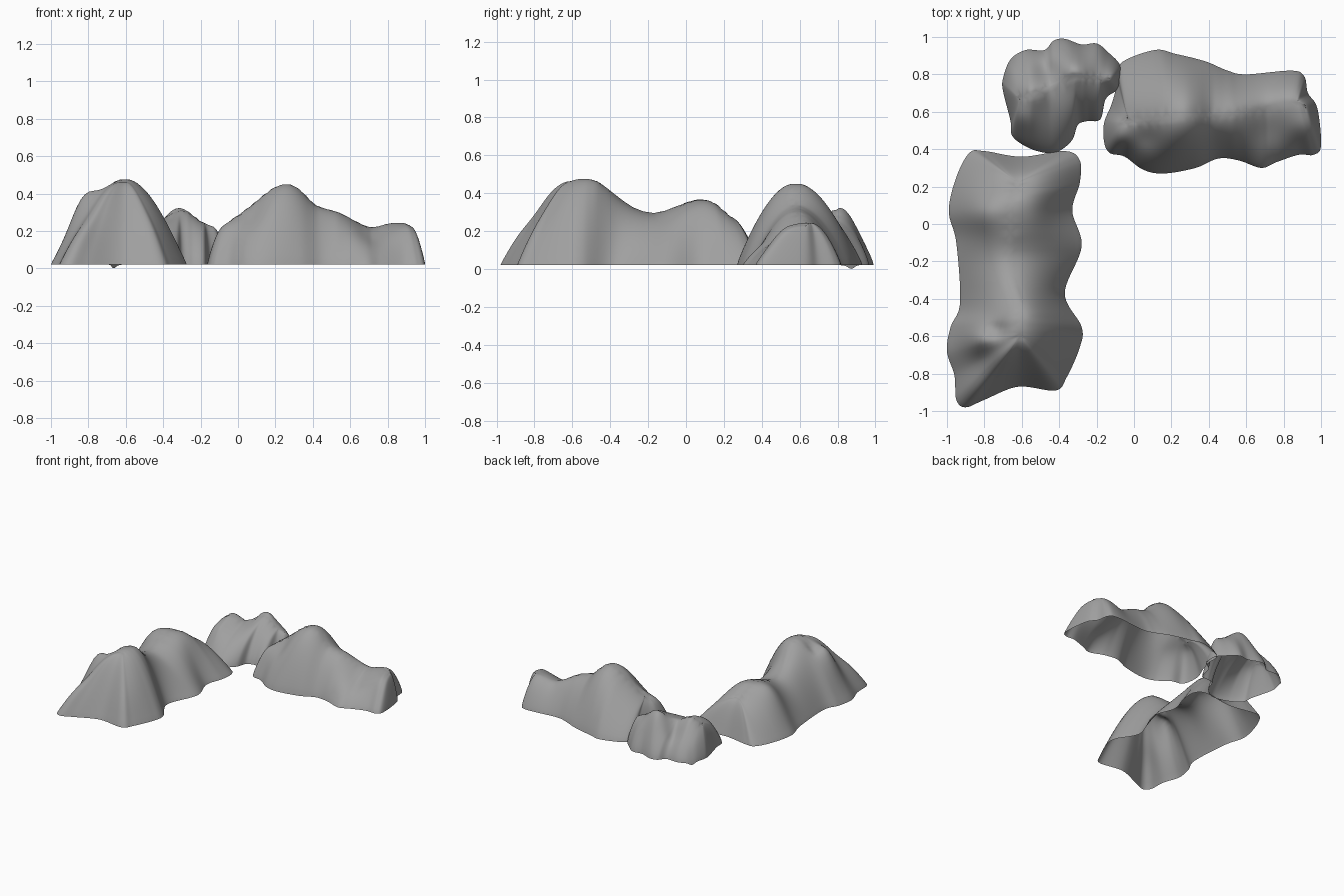
import bpy, bmesh, math
from mathutils import Vector

FLOOR = 0.02
RINGS = 18

cube = bpy.data.objects.get("Cube")
if cube:
    bpy.data.objects.remove(cube, do_unlink=True)

rock = bpy.data.materials.new("rock_grey")
rock.use_nodes = True
rock.diffuse_color = (0.35, 0.35, 0.35, 1)
rock.node_tree.nodes["Principled BSDF"].inputs["Base Color"].default_value = rock.diffuse_color


def spline(points, steps, closed):
    """Smooth curve passing through the given points."""
    pts = [Vector(p) for p in points]
    n = len(pts)
    pick = (lambda i: pts[i % n]) if closed else (lambda i: pts[min(max(i, 0), n - 1)])
    result = []
    for i in range(n if closed else n - 1):
        a, b, c, d = (pick(i + k) for k in (-1, 0, 1, 2))
        for s in range(steps):
            t = s / steps
            result.append(b + (c - a) * t / 2
                          + (a * 2 - b * 5 + c * 4 - d) * t * t / 2
                          + (b * 3 - a - c * 3 + d) * t ** 3 / 2)
    if not closed:
        result.append(pts[-1])
    return result


def on_ridge(ridge, axis, value, snap):
    """Ridge position level with a coordinate, easing into the ridge ends."""
    start, end = ridge[0][axis], ridge[-1][axis]
    middle, reach = (start + end) / 2, (end - start) * 0.55
    u = (value - middle) / reach
    value = middle + reach * u / (1 + u ** 4) ** 0.25
    if value <= start:
        return ridge[0]
    if value >= end:
        return ridge[-1]
    for a, b in zip(ridge, ridge[1:]):
        if a[axis] <= value <= b[axis]:
            f = (value - a[axis]) / (b[axis] - a[axis])
            return a.lerp(b, round(f) if snap else f)


def bump(x, y, spot):
    px, py, size, radius = spot
    return size * math.exp(-((x - px) ** 2 + (y - py) ** 2) / (2 * radius ** 2))


def make_hill(name, axis, power, outline, crest, bumps, dip=None):
    """Open shell rising in rings from a wavy foot line to a crest line."""
    foot = spline(outline, 10, True)
    ridge = spline(crest, 2, False)
    bm = bmesh.new()
    rings = []
    for r in range(RINGS + 1):
        t = (r / RINGS) ** 1.3
        rise = math.sin(t * math.pi / 2) ** power
        ring = []
        for p in foot:
            q = on_ridge(ridge, axis, p[axis], r == RINGS)
            x, y = p.lerp(q.xy, t)
            z = FLOOR + (q.z - FLOOR) * rise
            z += rise * sum(bump(x, y, b) for b in bumps)
            if dip:
                z += (1 - rise) * bump(x, y, dip)
            ring.append(bm.verts.new((x, y, z)))
        rings.append(ring)
    for low, high in zip(rings, rings[1:]):
        for i in range(len(foot)):
            j = (i + 1) % len(foot)
            bm.faces.new((low[i], low[j], high[j], high[i]))
    bmesh.ops.remove_doubles(bm, verts=bm.verts, dist=0.0004)
    bmesh.ops.holes_fill(bm, edges=bm.edges, sides=6)
    inner = [v for v in bm.verts if not v.is_boundary]
    for _ in range(3):
        bmesh.ops.smooth_vert(bm, verts=inner, factor=0.5, use_axis_z=True)
    bmesh.ops.recalc_face_normals(bm, faces=bm.faces)
    if sum(f.normal.z for f in bm.faces) < 0:
        bmesh.ops.reverse_faces(bm, faces=bm.faces)
    for f in bm.faces:
        f.smooth = True
    mesh = bpy.data.meshes.new(name)
    bm.to_mesh(mesh)
    bm.free()
    mesh.materials.append(rock)
    bpy.context.collection.objects.link(bpy.data.objects.new(name, mesh))


# Long hill running front to back, with a double summit near the front
make_hill(
    "long_side_hill", 1, 1.0,
    [(-.88, .38), (-.8, .39), (-.6, .36), (-.37, .39), (-.29, .34), (-.29, .22),
     (-.33, .07), (-.28, -.12), (-.37, -.37), (-.28, -.55), (-.29, -.66),
     (-.36, -.82), (-.42, -.89), (-.62, -.87), (-.8, -.94), (-.9, -.98),
     (-.95, -.94), (-.96, -.81), (-1, -.68), (-.98, -.55), (-.93, -.42),
     (-.95, -.1), (-.99, .07), (-.95, .25)],
    [(-.61, -.6, .47), (-.61, -.56, .48), (-.6, -.47, .47), (-.63, -.37, .385),
     (-.66, -.28, .325), (-.67, -.17, .29), (-.66, -.05, .33), (-.66, .07, .36),
     (-.64, .15, .345), (-.62, .22, .28)],
    [(-.85, -.61, .14, .06), (-.74, -.57, -.05, .035), (-.78, -.81, -.06, .08),
     (-.52, -.76, -.04, .07), (-.84, .06, .07, .08), (-.5, .07, .04, .07)])

# Broad hill across the back, falling to a low knoll at its end
make_hill(
    "broad_back_hill", 0, 0.85,
    [(-.07, .86), (.11, .93), (.22, .91), (.38, .87), (.5, .82), (.6, .8),
     (.84, .82), (.91, .79), (.93, .7), (.98, .62), (1, .42), (.96, .37),
     (.88, .37), (.76, .33), (.68, .3), (.56, .34), (.45, .35), (.33, .3),
     (.16, .27), (.05, .29), (-.05, .36), (-.13, .38), (-.16, .44), (-.16, .54),
     (-.12, .64), (-.09, .75)],
    [(-.1, .54, .2), (0, .55, .285), (.1, .56, .365), (.2, .57, .44),
     (.28, .58, .455), (.35, .58, .405), (.42, .58, .335), (.53, .59, .305),
     (.62, .61, .26), (.71, .63, .22), (.79, .65, .24), (.88, .65, .245),
     (.95, .62, .2)],
    [(-.06, .44, .03, .04), (.07, .45, -.04, .05), (.72, .48, -.03, .07),
     (.9, .5, .03, .05)])

# Small corner hill with two rounded lobes and a gully between them
make_hill(
    "corner_hill", 0, 0.75,
    [(-.66, .88), (-.58, .93), (-.48, .93), (-.43, .98), (-.37, .99), (-.28, .96),
     (-.2, .965), (-.14, .92), (-.07, .84), (-.08, .73), (-.15, .67), (-.18, .56),
     (-.25, .55), (-.3, .53), (-.33, .45), (-.4, .39), (-.47, .38), (-.57, .41),
     (-.65, .47), (-.66, .55), (-.7, .71), (-.7, .78)],
    [(-.62, .68, .22), (-.55, .69, .26), (-.45, .73, .24), (-.34, .79, .28),
     (-.27, .79, .285), (-.2, .78, .25), (-.13, .78, .22)],
    [(-.33, .84, .05, .06), (-.54, .71, .04, .06), (-.47, .83, -.05, .04),
     (-.6, .56, .03, .05)],
    dip=(-.66, .87, -FLOOR, .02))
